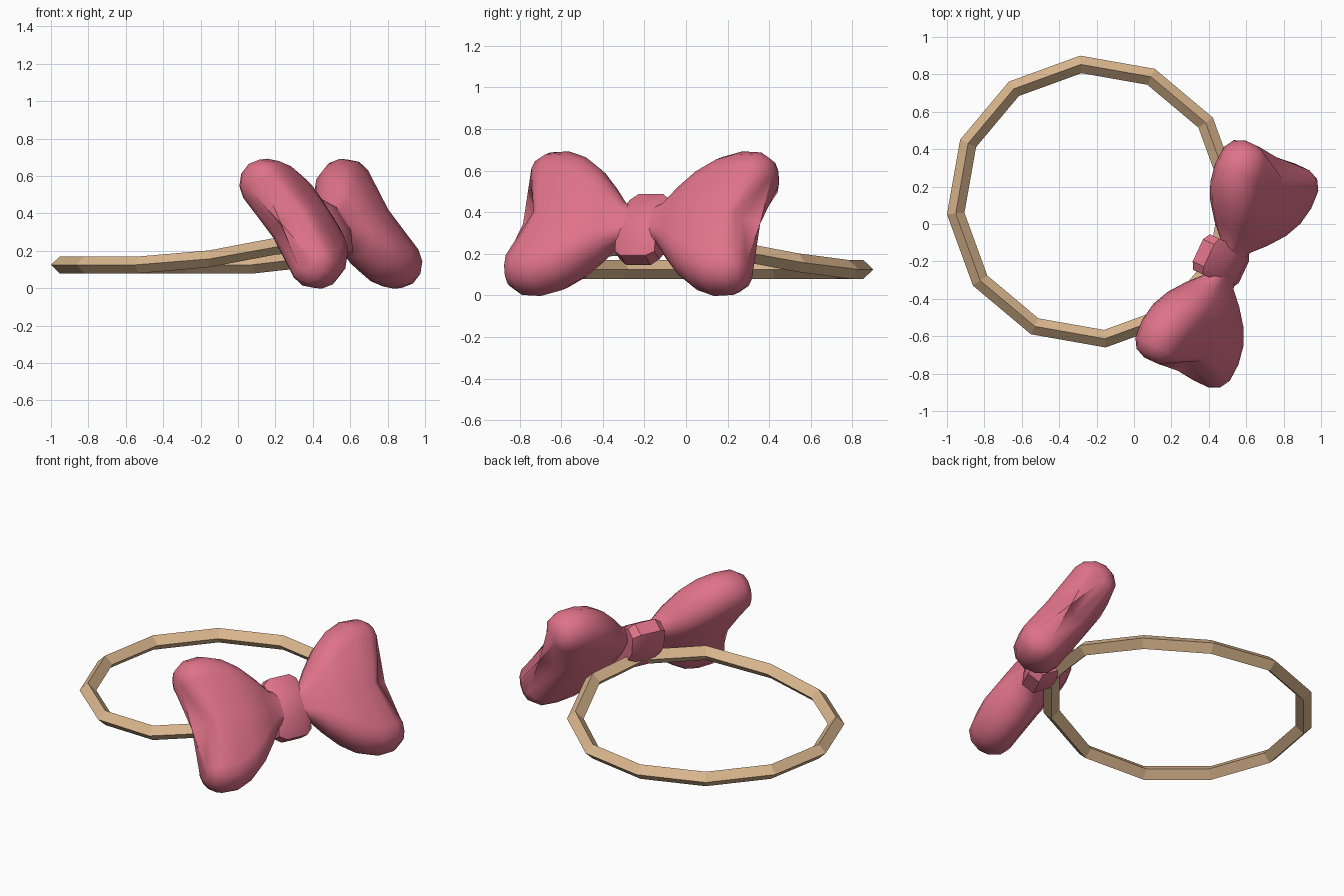
import bpy, bmesh, math
from mathutils import Vector

if "Cube" in bpy.data.objects:
    bpy.data.objects.remove(bpy.data.objects["Cube"])

AZ = math.radians(-25)      # direction in which the bow sits on the band
TILT = math.radians(35)     # backward lean of the bow
Z = Vector((0, 0, 1))
R = Vector((math.cos(AZ), math.sin(AZ), 0))
T = Vector((-math.sin(AZ), math.cos(AZ), 0))
U = Z * math.cos(TILT) - R * math.sin(TILT)
N = R * math.cos(TILT) + Z * math.sin(TILT)


def material(name, rgb):
    m = bpy.data.materials.new(name)
    m.diffuse_color = (*rgb, 1)
    m.use_nodes = True
    m.node_tree.nodes["Principled BSDF"].inputs["Base Color"].default_value = m.diffuse_color
    return m


def build(name, rings, mat, closed=False, smooth=None):
    """Skin a list of point rings; cap the ends with fans unless closed."""
    bm = bmesh.new()
    vs = [[bm.verts.new(p) for p in ring] for ring in rings]
    n = len(vs[0])
    for i in range(len(vs) if closed else len(vs) - 1):
        a, b = vs[i], vs[(i + 1) % len(vs)]
        for j in range(n):
            k = (j + 1) % n
            bm.faces.new((a[j], a[k], b[k], b[j]))
    if not closed:
        for ring in (vs[0], vs[-1]):
            c = bm.verts.new(sum((v.co for v in ring), Vector()) / n)
            for j in range(n):
                bm.faces.new((ring[j], ring[(j + 1) % n], c))
    bmesh.ops.recalc_face_normals(bm, faces=bm.faces)
    me = bpy.data.meshes.new(name)
    bm.to_mesh(me)
    bm.free()
    me.materials.append(mat)
    ob = bpy.data.objects.new(name, me)
    bpy.context.collection.objects.link(ob)
    if smooth:
        bpy.ops.object.select_all(action='DESELECT')
        ob.select_set(True)
        bpy.context.view_layer.objects.active = ob
        bpy.ops.object.shade_smooth_by_angle(angle=math.radians(smooth))
    return ob


tan = material("tan band", (0.70, 0.47, 0.27))
pink = material("pink fabric", (0.74, 0.17, 0.25))

# Band: twelve-sided ring with diamond section, rising towards the bow
centre = Vector((-0.22, 0.12, 0.125))
lift = {0: 0.12, 1: 0.10, 2: 0.032}
rings = []
for i in range(12):
    a = AZ + i * math.pi / 6
    d = Vector((math.cos(a), math.sin(a), 0))
    c = centre + d * 0.736 + Z * lift.get(min(i, 12 - i), 0)
    rings.append([c + d * 0.047, c + Z * 0.045, c - d * 0.047, c - Z * 0.045])
build("band", rings, tan, closed=True)

# Bow loops: capsule sections (distance, half height of core, radius), notched tips
bow = R * 0.54 + T * 0.0165 + Z * 0.345
sections = [(0.06, 0.04, 0.05), (0.11, 0.055, 0.06), (0.18, 0.10, 0.10),
            (0.27, 0.165, 0.13), (0.36, 0.22, 0.14), (0.46, 0.26, 0.135),
            (0.56, 0.26, 0.13), (0.615, 0.255, 0.10), (0.64, 0.25, 0.045)]


def capsule(h, r):
    pts = [(0, r)]
    for sign in (1, -1):
        for k in range(7):
            a = math.pi * k / 6
            pts.append((sign * (h + r * math.sin(a)), sign * r * math.cos(a)))
        if sign == 1:
            pts.append((0, -r))
    return pts


for side, name in ((1, "right_bow_loop"), (-1, "left_bow_loop")):
    rings = []
    for t, h, r in sections:
        ring = []
        for v, n in capsule(h, r):
            notch = 0.09 * (1 - min(1, abs(v) / h)) * (t / 0.64) ** 3
            ring.append(bow + T * side * (t - notch) + U * v + N * n)
        rings.append(ring)
    build(name, rings, pink, smooth=50)

# Knot: eight-sided band with chamfered ends
knot = R * 0.505 + T * 0.0165 + Z * 0.317
rings = []
for t, s in ((-0.105, 0.84), (-0.065, 1), (0.065, 1), (0.105, 0.84)):
    rings.append([knot + T * t
                  + U * 0.195 * s * math.cos((k + 0.5) * math.pi / 4)
                  + N * 0.105 * s * math.sin((k + 0.5) * math.pi / 4)
                  for k in range(8)])
build("knot", rings, pink, smooth=30)
